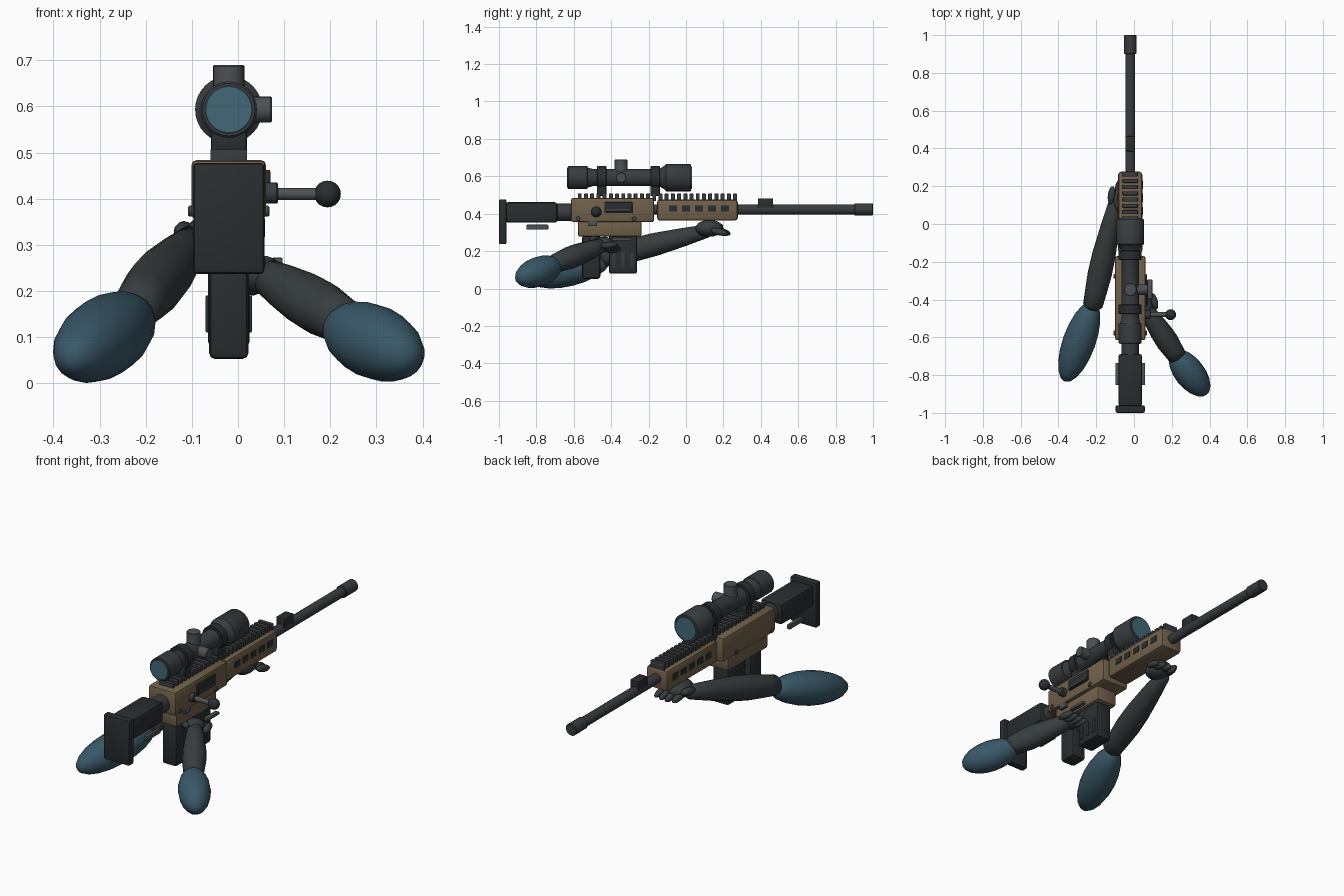
import bpy, bmesh, math
from mathutils import Vector, Matrix

if "Cube" in bpy.data.objects:
    bpy.data.objects.remove(bpy.data.objects["Cube"])

CX = -0.02  # rifle centreline


def mat(name, r, g, b):
    m = bpy.data.materials.new(name)
    m.diffuse_color = (r, g, b, 1)
    m.use_nodes = True
    m.node_tree.nodes["Principled BSDF"].inputs["Base Color"].default_value = m.diffuse_color
    return m


TAN = mat("tan", .165, .118, .068)
BLACK = mat("black", .022, .027, .029)
STEEL = mat("steel", .04, .045, .05)
GREY = mat("grey", .075, .082, .088)
GLOVE = mat("glove", .038, .046, .047)
SLEEVE = mat("sleeve", .04, .095, .135)
LENS = mat("lens", .055, .14, .18)


def finish(name, bm, m, angle=40):
    bmesh.ops.recalc_face_normals(bm, faces=bm.faces[:])
    me = bpy.data.meshes.new(name)
    bm.to_mesh(me)
    bm.free()
    ob = bpy.data.objects.new(name, me)
    bpy.context.collection.objects.link(ob)
    me.materials.append(m)
    bpy.ops.object.select_all(action='DESELECT')
    ob.select_set(True)
    bpy.context.view_layer.objects.active = ob
    bpy.ops.object.shade_smooth_by_angle(angle=math.radians(angle))
    return ob


def box(name, x, y, z, m, bevel=0.0):
    """Box from (min, max) ranges with optional rounded edges."""
    bm = bmesh.new()
    bmesh.ops.create_cube(bm, size=1)
    for v in bm.verts:
        v.co = Vector([(a + b) / 2 + c * (b - a) for (a, b), c in zip((x, y, z), v.co)])
    if bevel:
        bmesh.ops.bevel(bm, geom=bm.edges[:], offset=bevel, segments=2, profile=.5, affect='EDGES')
    return finish(name, bm, m)


def lathe(name, start, end, profile, m, seg=24, angle=40):
    """Revolve (distance along axis, radius) points about the line start-end."""
    a, b = Vector(start), Vector(end)
    q = (b - a).to_track_quat('Z', 'Y')
    bm = bmesh.new()
    rings = []
    for t, r in profile:
        rings.append([bm.verts.new(a + q @ Vector((r * math.cos(k), r * math.sin(k), t)))
                      for k in [2 * math.pi * i / seg for i in range(seg)]])
    for p, n in zip(rings, rings[1:]):
        for i in range(seg):
            j = (i + 1) % seg
            bm.faces.new((p[i], p[j], n[j], n[i]))
    bm.faces.new(rings[0])
    bm.faces.new(rings[-1])
    return finish(name, bm, m, angle)


def rod(name, start, end, r, m, seg=24, chamfer=.003):
    n = (Vector(end) - Vector(start)).length
    return lathe(name, start, end, [(0, r - chamfer), (chamfer, r), (n - chamfer, r), (n, r - chamfer)], m, seg)


def blob(name, centre, radii, m, axis=(0, 0, 1), seg=16):
    """Ellipsoid whose local z points along axis."""
    bm = bmesh.new()
    bmesh.ops.create_uvsphere(bm, u_segments=seg, v_segments=seg * 5 // 8, radius=1)
    q = Vector(axis).to_track_quat('Z', 'Y').to_matrix().to_4x4()
    bm.transform(Matrix.Translation(centre) @ q @ Matrix.Diagonal((*radii, 1)))
    return finish(name, bm, m, 180)


def forearm(name, wrist, elbow, r0, r1, rmax):
    n = (Vector(elbow) - Vector(wrist)).length
    prof = [(0, r0 * .6), (.03, r0), (.25, r0 + (rmax - r0) * .5), (.5, rmax * .97),
            (.68, rmax), (.85, rmax * .9), (.97, r1), (1, r1 * .6)]
    return lathe(name, wrist, elbow, [(t * n, r) for t, r in prof], GLOVE, 14, 180)


def xs(half):
    return (CX - half, CX + half)


# Receiver, lower housing and handguard
box("receiver", xs(.081), (-.615, -.17), (.355, .484), TAN, .012)
box("lower_receiver", xs(.062), (-.578, -.237), (.277, .365), TAN, .012)
box("handguard", xs(.064), (-.155, .277), (.363, .476), TAN, .016)
box("ejection_port", (.05, .07), (-.437, -.287), (.403, .462), BLACK, .003)
box("port_cover", (.055, .073), (-.43, -.294), (.41, .425), STEEL, .003)
for side in (-1, 1):
    for i in range(5):
        y = -.07 + i * .0695
        x = CX + side * .063
        box("handguard_slot", (x - .004, x + .004), (y - .022, y + .022), (.411, .443), BLACK)
    for y, z in ((-.577, .373), (-.277, .373)):
        rod("receiver_pin", (CX, y, z), (CX + side * .088, y, z), .012, GREY, 12)
    # Sling bars beside the stock
    x = CX + side * .07
    box("stock_bar", (x - .009, x + .009), (-.853, -.736), (.315, .341), GREY, .004)
box("safety_lever", (.03, .058), (-.525, -.475), (.333, .361), GREY, .004)

# Rail teeth on top
for i in range(26):
    y = -.568 + i * .0332
    box("rail_tooth", xs(.04), (y - .0105, y + .0105), (.468, .507), STEEL, .002)

# Barrel, muzzle and sight block
rod("barrel", (CX, -.25, .423), (CX, .92, .423), .026, STEEL)
rod("muzzle", (CX, .9, .423), (CX, 1, .423), .032, STEEL)
box("sight_block", xs(.025), (.385, .465), (.43, .482), BLACK, .004)

# Bolt handle
rod("bolt_base", (.04, -.48, .412), (.087, -.48, .412), .023, STEEL, 16)
rod("bolt_handle", (.06, -.48, .41), (.19, -.48, .41), .013, GREY, 16)
blob("bolt_knob", (.194, -.48, .41), (.029, .029, .029), BLACK)

# Stock
rod("stock_tube", (CX, -.70, .408), (CX, -.60, .408), .046, STEEL)
box("stock_body", xs(.063), (-.965, -.688), (.352, .462), BLACK, .014)
box("butt_pad", xs(.077), (-1, -.96), (.237, .477), BLACK, .008)

# Grip and magazine
box("grip", xs(.043), (-.555, -.458), (.052, .285), BLACK, .014)
box("magazine", xs(.045), (-.412, -.262), (.08, .285), BLACK, .01)
for side in (-1, 1):
    for y in (-.385, -.337, -.289):
        x = CX + side * .045
        box("magazine_rib", (x - .005, x + .005), (y - .009, y + .009), (.11, .19), STEEL, .002)
box("trigger_guard", xs(.014), (-.46, -.41), (.205, .217), STEEL, .003)
box("trigger", xs(.007), (-.44, -.428), (.215, .28), GREY, .002)
box("side_bar", (.073, .097), (-.395, -.294), (.257, .272), GREY, .003)

# Scope: one tube with eyepiece, cones and objective bell, lenses set into the ends
SZ = .593
prof = [(0, .051), (0, .057), (.004, .061), (.105, .061), (.107, .054), (.135, .046), (.49, .046),
        (.522, .066), (.524, .07), (.527, .073), (.656, .073), (.66, .07), (.66, .061)]
lathe("scope_body", (CX, -.633, SZ), (CX, .03, SZ), prof, STEEL, 32)
rod("rear_lens", (CX, -.636, SZ), (CX, -.62, SZ), .051, LENS, 32, .001)
rod("front_lens", (CX, .015, SZ), (CX, .032, SZ), .06, LENS, 32, .001)
rod("top_turret", (CX, -.347, SZ), (CX, -.347, .69), .034, GREY)
rod("side_turret", (CX, -.347, SZ), (.074, -.347, SZ), .028, GREY)
for y in (-.451, -.165):
    rod("scope_ring", (CX, y - .025, SZ), (CX, y + .025, SZ), .061, BLACK, 32)
    box("scope_mount", xs(.039), (y - .025, y + .025), (.495, .56), BLACK, .004)

# Left arm supporting the handguard
blob("left_sleeve", (-.29, -.622, .1), (.087, .087, .232), SLEEVE, (-.33, -.92, -.23))
forearm("left_forearm", (-.095, .13, .312), (-.222, -.45, .163), .036, .052, .064)
blob("left_palm", (-.055, .125, .322), (.06, .075, .045), GLOVE)
for i in range(4):
    blob("left_finger", (-.085 + i * .036, .195 - abs(i - 1.3) * .01, .303), (.018, .019, .048),
         GLOVE, (.1, 1, -.25), 12)
blob("left_thumb", (-.118, .15, .33), (.021, .021, .05), GLOVE, (.1, 1, .1), 12)

# Right arm holding the grip
blob("right_sleeve", (.294, -.788, .09), (.08, .08, .152), SLEEVE, (.59, -.75, -.27))
forearm("right_forearm", (.055, -.44, .235), (.235, -.71, .13), .038, .05, .06)
blob("right_palm", (.05, -.44, .235), (.05, .055, .042), GLOVE)
for i in range(4):
    blob("right_finger", (.108 - i * .026, -.41 + i * .006, .232 - i * .008), (.018, .018, .045),
         GLOVE, (-.25, 1, .1), 12)
blob("right_thumb", (.02, -.49, .265), (.019, .019, .045), GLOVE, (-1, .5, .1), 12)
